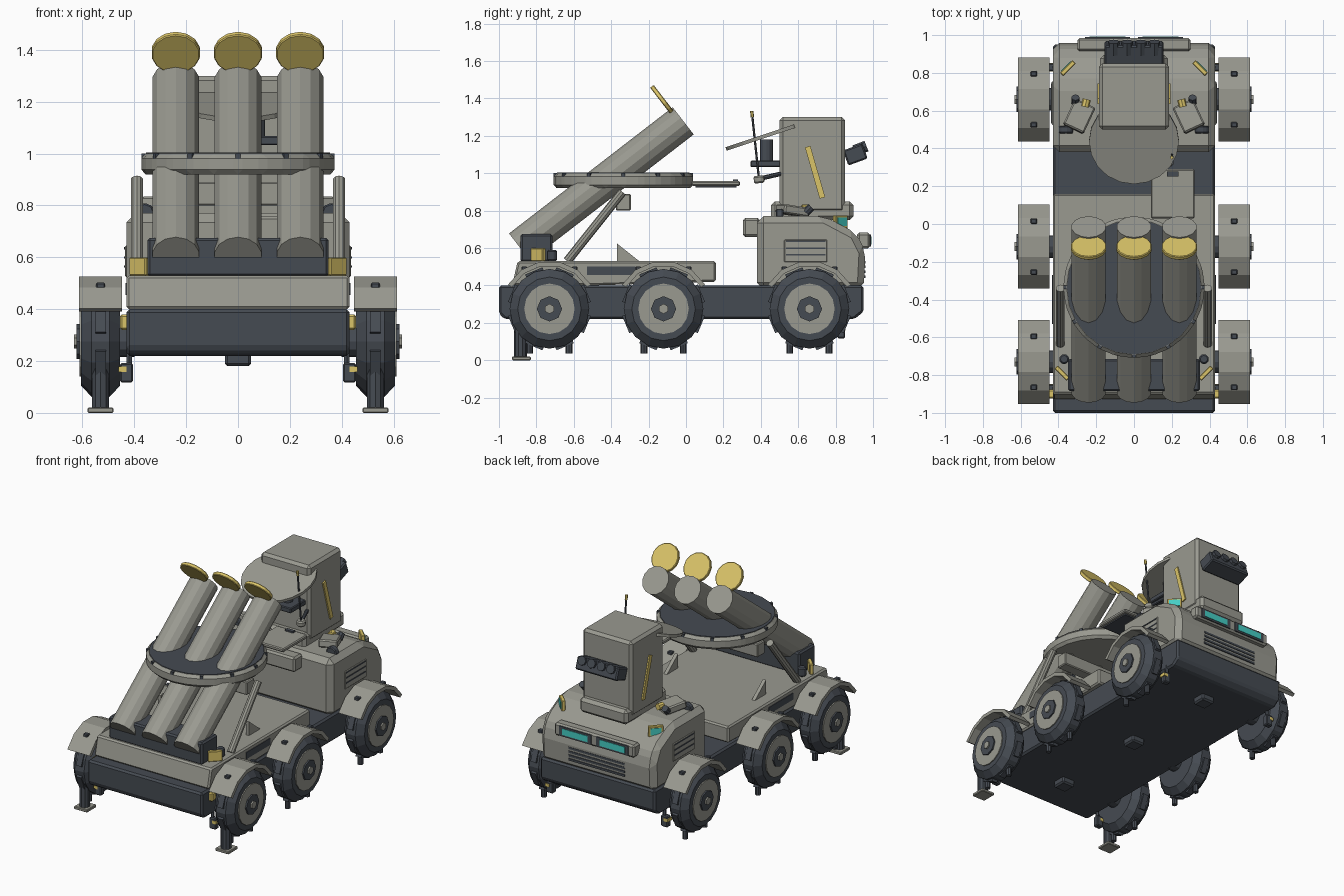
import bpy, bmesh
from math import cos, sin, radians, degrees, tau
from mathutils import Matrix, Euler, Vector

default_cube = bpy.data.objects.get("Cube")
if default_cube:
    bpy.data.objects.remove(default_cube, do_unlink=True)


def make_material(name, red, green, blue):
    material = bpy.data.materials.new(name)
    material.use_nodes = True
    colour = (red, green, blue, 1)
    material.diffuse_color = colour
    material.node_tree.nodes["Principled BSDF"].inputs["Base Color"].default_value = colour
    return material


GREY = make_material("warm_grey", .32, .32, .28)
DARK = make_material("dark_slate", .06, .07, .085)
GOLD = make_material("yellow", .7, .55, .14)
TEAL = make_material("teal_light", .06, .62, .56)


def finish(name, bm, material, bevel, placement=None):
    if bevel:
        bmesh.ops.bevel(bm, geom=bm.edges[:], offset=bevel, segments=1, affect='EDGES')
    bmesh.ops.recalc_face_normals(bm, faces=bm.faces[:])
    if placement:
        bm.transform(placement)
    mesh = bpy.data.meshes.new(name)
    bm.to_mesh(mesh)
    bm.free()
    mesh.materials.append(material)
    bpy.context.collection.objects.link(bpy.data.objects.new(name, mesh))


def box(name, material, centre, size, bevel=0, pitch=0, yaw=0):
    bm = bmesh.new()
    bmesh.ops.create_cube(bm, size=1)
    bmesh.ops.scale(bm, vec=size, verts=bm.verts)
    turn = Euler((radians(pitch), 0, radians(yaw))).to_matrix().to_4x4()
    finish(name, bm, material, bevel, Matrix.Translation(centre) @ turn)


def rod(name, material, start, end, radius, sides=12, bevel=0):
    start, end = Vector(start), Vector(end)
    span = end - start
    bm = bmesh.new()
    bmesh.ops.create_cone(bm, cap_ends=True, segments=sides, radius1=radius, radius2=radius, depth=span.length)
    turn = span.to_track_quat('Z', 'Y').to_matrix().to_4x4()
    finish(name, bm, material, bevel, Matrix.Translation((start + end) / 2) @ turn)


def prism(name, material, outline, half_width, bevel=0, centre_x=0):
    """Extrude a (y, z) outline along x."""
    bm = bmesh.new()
    face = bm.faces.new([bm.verts.new((centre_x - half_width, y, z)) for y, z in outline])
    extruded = bmesh.ops.extrude_face_region(bm, geom=[face])["geom"]
    moved = [item for item in extruded if isinstance(item, bmesh.types.BMVert)]
    bmesh.ops.translate(bm, vec=(half_width * 2, 0, 0), verts=moved)
    finish(name, bm, material, bevel)


def sweep(name, material, half_section, centre, start, end, steps):
    """Mirror an (x, radius) half section and turn it about the wheel axis."""
    section = half_section + [(-x, radius) for x, radius in reversed(half_section)]
    bm = bmesh.new()
    rows = []
    for step in range(steps + 1):
        angle = radians(start + (end - start) * step / steps)
        rows.append([bm.verts.new(centre + Vector((x, radius * cos(angle), radius * sin(angle))))
                     for x, radius in section])
    for row, following in zip(rows, rows[1:]):
        for i in range(len(section)):
            bm.faces.new((row[i - 1], row[i], following[i], following[i - 1]))
    for row in (rows[0], rows[-1]):
        bm.faces.new(row)
    bmesh.ops.remove_doubles(bm, verts=bm.verts[:], dist=.001)
    finish(name, bm, material, 0)


# Shared heights and positions
HALF_WIDTH = .43
BELLY, FRAME_TOP, DECK_TOP, ROOF = .22, .4, .53, .77
TAIL = .95
WHEEL_Z, WHEEL_X = .275, .53
TYRE_RADIUS, RIM_RADIUS, FENDER_RADIUS = .213, .135, .257

# Chassis, bumper and front deck
prism("chassis", DARK, [(-1, BELLY + .03), (-.97, BELLY), (.9, BELLY), (TAIL, BELLY + .04),
                        (TAIL, FRAME_TOP), (-1, FRAME_TOP)], HALF_WIDTH, bevel=.012)
prism("front_deck", GREY, [(-.93, FRAME_TOP), (-.9, DECK_TOP), (.16, DECK_TOP), (.16, .42), (-.5, FRAME_TOP)],
      HALF_WIDTH, bevel=.01)
box("tube_cradle", DARK, (0, -.8, .6), (.7, .17, .15), bevel=.01)
for y in (-.7, 0, .7):
    box("belly_box", DARK, (0, y, BELLY), (.1, .1, .08), bevel=.01)

# Launch tubes with open lids
tube_foot, tube_mouth = Vector((0, -.89, .605)), Vector((0, -.015, 1.28))
tube_axis = (tube_mouth - tube_foot).normalized()
lid_centre = Vector((0, -.125, 1.39))
lid_depth = tube_axis * .012
for x in (-.24, 0, .24):
    shift = Vector((x, 0, 0))
    rod("launch_tube", GREY, tube_foot + shift, tube_mouth + shift, .092, sides=14)
    rod("tube_lid", GOLD, lid_centre + shift - lid_depth, lid_centre + shift + lid_depth, .095, sides=14, bevel=.004)

# Turret ring with bolts and crossbar
ring_y, ring_radius = -.335, .375
rod("turret_ring", GREY, (0, ring_y, .92), (0, ring_y, 1), ring_radius, sides=24, bevel=.018)
rod("ring_plate", DARK, (0, ring_y, .98), (0, ring_y, 1.004), ring_radius - .02, sides=24)
for i in range(12):
    angle = tau * i / 12
    reach = ring_radius - .012
    box("ring_bolt", DARK, (reach * cos(angle), ring_y + reach * sin(angle), .99), (.02, .02, .02), yaw=degrees(angle))
box("ring_crossbar", GREY, (0, ring_y, .845), (.66, .08, .09), bevel=.006)

# Console plate behind the ring
console_x = .205
box("console_plate", GREY, (console_x, .16, .945), (.23, .26, .025), bevel=.006)
box("console_underside", DARK, (console_x, .16, .93), (.19, .22, .012))
box("console_button", DARK, (console_x, .265, .96), (.06, .025, .015))

# Cab and rear light bar
prism("cab", GREY, [(.38, .38), (.38, ROOF), (.74, ROOF), (.91, .68), (.96, .58), (TAIL, .38)],
      HALF_WIDTH, bevel=.035)
box("cab_front_box", GREY, (.08, .35, .71), (.26, .09, .1), bevel=.012)
box("light_bar", GREY, (0, TAIL, .64), (.6, .07, .085), bevel=.012)
for i in range(4):
    box("grille_slot", DARK, (0, TAIL, .447 + i * .026), (.42, .02, .014))

# Tower with rear sensor block
tower_y = .675
box("tower_neck", GREY, (0, tower_y, .8), (.36, .44, .1), bevel=.02)
box("tower", GREY, (0, tower_y, 1.045), (.37, .35, .51), bevel=.018)
box("sensor_block", DARK, (0, .905, 1.1), (.31, .11, .085), bevel=.008, pitch=20)
for i in range(4):
    x = (i - 1.5) * .072
    rod("sensor_lens", DARK, (x, .9, 1.12), (x, .965, 1.145), .03, sides=8)

# Radar dish, shelf and antenna in front of the tower
dish_centre = Vector((0, .44, 1.205))
dish_depth = Vector((0, -.003, .009))
rod("radar_dish", GREY, dish_centre - dish_depth, dish_centre + dish_depth, .238, sides=20)
shelf_x, antenna_x = .07, .2
box("shelf", DARK, (shelf_x, .425, 1.05), (.17, .16, .035), bevel=.005)
rod("shelf_canister", DARK, (shelf_x, .43, 1.05), (shelf_x, .43, 1.18), .035)
antenna_foot, antenna_top = Vector((antenna_x, .39, .97)), Vector((antenna_x, .355, 1.3))
antenna_line = antenna_top - antenna_foot
rod("antenna_arm", DARK, antenna_foot, (.16, .52, 1), .012, sides=8)
rod("antenna_base", GREY, antenna_foot - antenna_line * .07, antenna_foot + antenna_line * .05, .03, bevel=.008)
rod("antenna", DARK, antenna_foot, antenna_top, .006, sides=6)
rod("antenna_tip", GOLD, antenna_top, antenna_top + antenna_line * .1, .009, sides=6)


def add_wheel(side, y):
    centre = Vector((side * WHEEL_X, y, WHEEL_Z))

    def disc(name, material, inner, outer, radius, sides):
        across = Vector((side, 0, 0))
        rod(name, material, centre + across * inner, centre + across * outer, radius, sides)

    sweep("tyre", DARK, [(.075, .06), (.075, .17), (.035, TYRE_RADIUS)], centre, 0, 360, 16)
    disc("axle", DARK, -.13, 0, .06, 12)
    disc("wheel_disc", GREY, 0, .082, RIM_RADIUS, 16)
    disc("wheel_hub", DARK, 0, .092, RIM_RADIUS / 2, 8)
    disc("wheel_bolt", GREY, 0, .102, RIM_RADIUS / 5, 6)
    for i in range(8):
        angle = tau * (i + .5) / 8
        spoke = Vector((0, cos(angle), sin(angle)))
        box("tread_lug", DARK, centre + spoke * (TYRE_RADIUS - .006), (.04, .024, .1), pitch=degrees(angle))
    sweep("fender", GREY, [(.083, FENDER_RADIUS - .025), (.083, FENDER_RADIUS)], centre, 30, 150, 5)
    for end in (-1, 1):
        bolt = centre + Vector((0, end * RIM_RADIUS, RIM_RADIUS + .08))
        box("fender_bolt", DARK, bolt, (.035, .03, .025), bevel=.005)
        peg = centre + Vector((0, end * .105, -.24))
        rod("support_peg", DARK, peg, peg + Vector((0, 0, .09)), .018, sides=8)


# Parts that repeat on both sides
for side in (-1, 1):
    def at(x, y, z):
        return Vector((side * x, y, z))

    rod("lift_strut", GREY, at(.39, -.635, DECK_TOP), at(.39, -.34, .9), .024, sides=10)
    prism("deck_fin", GREY, [(-.37, DECK_TOP), (-.37, .625), (-.25, DECK_TOP)], .012, centre_x=side * .33)
    box("deck_vent", DARK, at(HALF_WIDTH, -.4, .478), (.008, .26, .045))
    box("tower_stripe", GOLD, at(.186, .69, 1.005), (.016, .03, .285), pitch=16)
    box("door_panel", GREY, at(HALF_WIDTH, .64, .585), (.012, .23, .12), bevel=.004)
    for slot in (-1, 0, 1):
        box("door_slot", DARK, at(HALF_WIDTH, .64, .6 + slot * .035), (.018, .21, .008))

    # Headlights on the light bar
    box("headlight_frame", DARK, at(.14, .984, .64), (.24, .012, .066))
    box("headlight", TEAL, at(.14, .988, .64), (.19, .01, .042))

    # Roof pods
    box("roof_pod", GREY, at(.29, .57, .8), (.12, .15, .05), bevel=.008, pitch=-8, yaw=side * 25)
    rod("pod_lens", GOLD, at(.26, .62, .81), at(.25, .66, .81), .022, sides=8)
    rod("pod_knob", DARK, at(.31, .64, .79), at(.31, .67, .82), .022, sides=8)
    rod("roof_knob", DARK, at(.36, .48, ROOF), at(.36, .52, ROOF), .04, sides=8, bevel=.006)

    # Corner lamps, angled outward
    box("rear_corner_lamp", GOLD, at(.35, .825, .74), (.095, .025, .07), bevel=.004, yaw=side * -45)
    box("rear_lamp_glass", TEAL, at(.359, .834, .74), (.07, .008, .045), yaw=side * -45)
    box("front_corner_lamp", GOLD, at(.38, -.79, .565), (.09, .025, .07), bevel=.004, yaw=side * 45)
    rod("deck_knob", DARK, at(.37, -.715, DECK_TOP), at(.37, -.715, .59), .028, sides=8, bevel=.008)

    # Stabiliser legs and low lamps
    rod("stabiliser_leg", DARK, at(WHEEL_X, -.885, .02), at(WHEEL_X, -.885, WHEEL_Z), .034, sides=10)
    box("stabiliser_foot", GREY, at(WHEEL_X, -.88, .01), (.1, .1, .02), bevel=.004)
    box("front_marker", GOLD, at(HALF_WIDTH, -.9, .35), (.05, .05, .06), bevel=.008)
    for y in (-.87, .83):
        box("hanging_lamp", DARK, at(HALF_WIDTH, y, .155), (.05, .04, .075), bevel=.006)
        box("hanging_lamp_glass", GOLD, at(.445, y, .168), (.03, .045, .02))
        rod("hanging_lamp_stem", DARK, at(.42, y, .18), at(.42, y, .25), .012, sides=6)

    for y in (-.73, -.12, .66):
        add_wheel(side, y)
